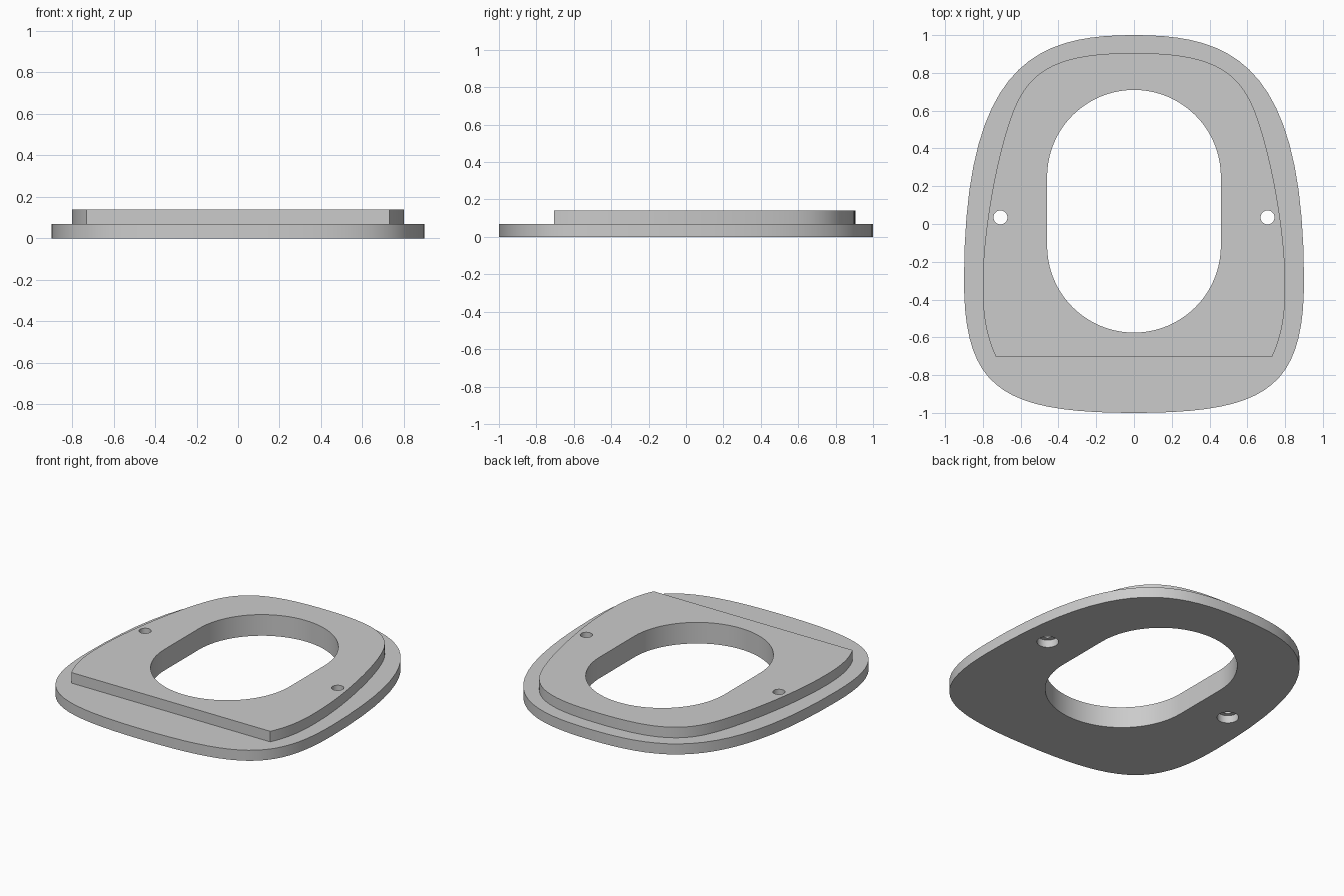
import bpy
import bmesh
import math
from mathutils import Vector
from mathutils.geometry import interpolate_bezier

cube = bpy.data.objects.get("Cube")
if cube:
    bpy.data.objects.remove(cube, do_unlink=True)

grey = bpy.data.materials.new("plain grey")
grey.use_nodes = True
colour = (0.6, 0.6, 0.6, 1)
grey.diffuse_color = colour
grey.node_tree.nodes["Principled BSDF"].inputs["Base Color"].default_value = colour


def half_outline(segments, steps=20):
    """Join Bezier segments into one run of points on the +x side."""
    points = []
    for a, b, c, d in segments:
        run = interpolate_bezier(*[Vector(p) for p in (a, b, c, d)], steps)
        points += run[1:] if points else run
    return points


def mirrored(points):
    """Close a +x run, front centre or flat edge included, across x = 0."""
    return points + [Vector((-p.x, p.y)) for p in reversed(points) if p.x > 1e-4]


def circle(x, y, radius, sides=32):
    turns = [math.tau * i / sides for i in range(sides)]
    return [Vector((x + radius * math.cos(a), y + radius * math.sin(a))) for a in turns]


def prism(name, outline, bottom, top):
    bm = bmesh.new()
    face = bm.faces.new([bm.verts.new((p.x, p.y, bottom)) for p in outline])
    raised = bmesh.ops.extrude_face_region(bm, geom=[face])["geom"]
    verts = [v for v in raised if isinstance(v, bmesh.types.BMVert)]
    bmesh.ops.translate(bm, verts=verts, vec=(0, 0, top - bottom))
    bmesh.ops.recalc_face_normals(bm, faces=bm.faces)
    mesh = bpy.data.meshes.new(name)
    bm.to_mesh(mesh)
    bm.free()
    mesh.materials.append(grey)
    obj = bpy.data.objects.new(name, mesh)
    bpy.context.collection.objects.link(obj)
    return obj


def combine(target, other, operation):
    """Apply a boolean and remove the helper."""
    mod = target.modifiers.new(operation.lower(), "BOOLEAN")
    mod.operation = operation
    mod.solver = "EXACT"
    mod.object = other
    other.hide_render = True
    bpy.context.view_layer.objects.active = target
    bpy.ops.object.modifier_apply(modifier=mod.name)
    bpy.data.objects.remove(other, do_unlink=True)


# Lower flange: rounded egg outline
flange = half_outline([
    ((0, 1), (0.5, 1), (0.9, 0.87), (0.9, -0.3)),
    ((0.9, -0.3), (0.9, -0.87), (0.7, -1), (0, -1)),
])
plate = prism("mounting_plate", mirrored(flange), 0, 0.07)

# Raised step: smaller outline with a straight front edge
step = half_outline([
    ((0, 0.905), (0.33, 0.905), (0.5, 0.85), (0.6, 0.68)),
    ((0.6, 0.68), (0.7, 0.51), (0.8, 0), (0.8, -0.3)),
    ((0.8, -0.3), (0.805, -0.48), (0.78, -0.6), (0.73, -0.705)),
])
combine(plate, prism("raised_step", mirrored(step), 0.03, 0.14), "UNION")

# Central opening: half circles joined by straight sides
radius, back, front = 0.46, 0.25, -0.115
arc = [math.pi * i / 40 for i in range(41)]
opening = [Vector((radius * math.cos(a), back + radius * math.sin(a))) for a in arc]
opening += [Vector((-radius * math.cos(a), front - radius * math.sin(a))) for a in arc]
combine(plate, prism("opening_cutter", opening, -0.1, 0.3), "DIFFERENCE")

# Screw holes, counterbored from below
for side in (-1, 1):
    for hole_radius, top in ((0.037, 0.3), (0.065, 0.05)):
        cutter = prism("screw_hole_cutter", circle(side * 0.707, 0.035, hole_radius), -0.1, top)
        combine(plate, cutter, "DIFFERENCE")

bpy.ops.object.select_all(action="DESELECT")
plate.select_set(True)
bpy.context.view_layer.objects.active = plate
bpy.ops.object.shade_smooth_by_angle(angle=math.radians(30))
